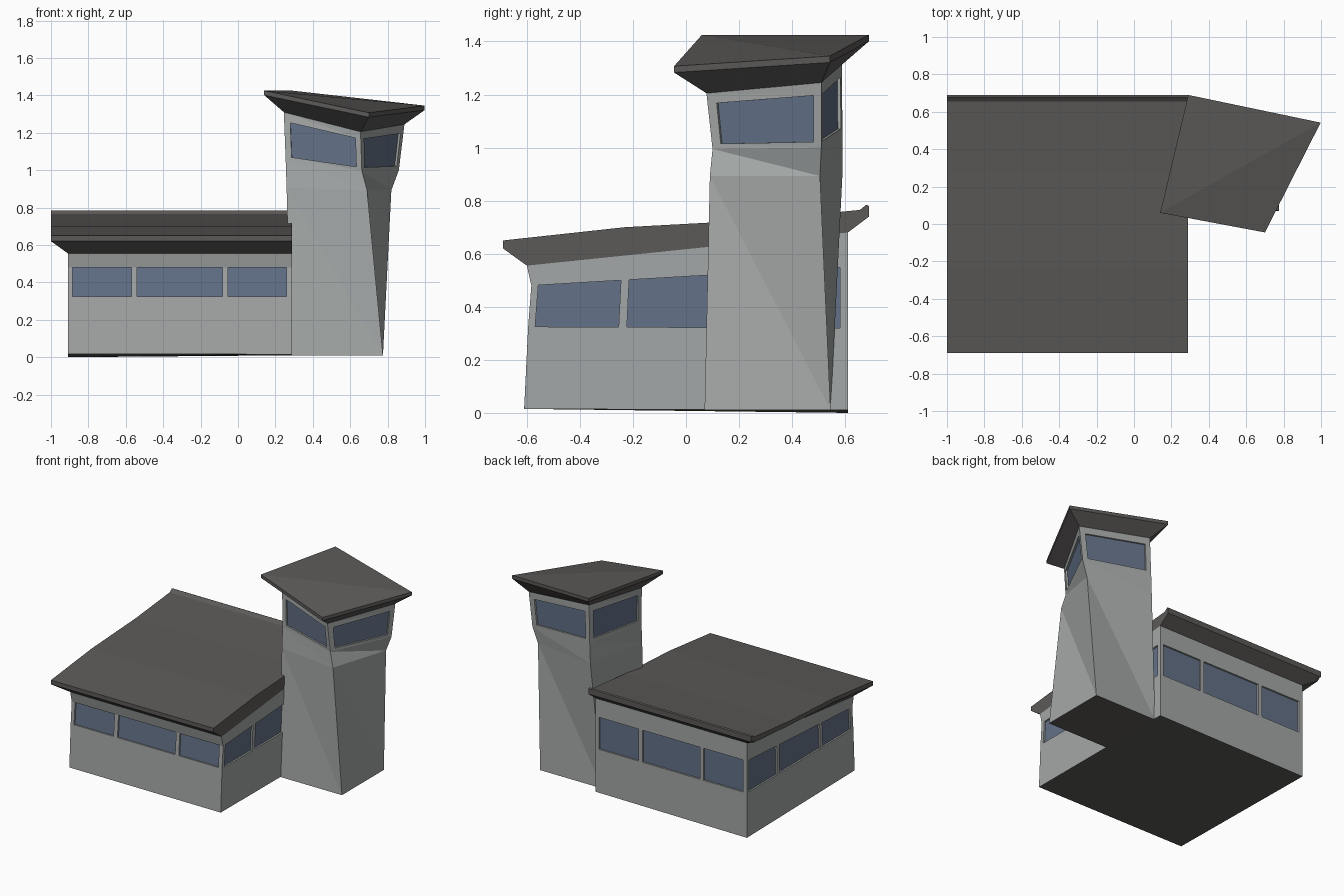
import bpy, bmesh
from mathutils import Vector

if "Cube" in bpy.data.objects:
    bpy.data.objects.remove(bpy.data.objects["Cube"])


def material(name, rgb):
    m = bpy.data.materials.new(name)
    m.diffuse_color = (*rgb, 1)
    m.use_nodes = True
    m.node_tree.nodes["Principled BSDF"].inputs["Base Color"].default_value = m.diffuse_color
    return m


WALL = material("wall grey", (0.37, 0.39, 0.385))
ROOF = material("roof charcoal", (0.108, 0.102, 0.098))
GLASS = material("window blue", (0.125, 0.165, 0.245))


def finish(bm, name, mats):
    bmesh.ops.remove_doubles(bm, verts=bm.verts, dist=0.0005)
    bmesh.ops.recalc_face_normals(bm, faces=bm.faces)
    me = bpy.data.meshes.new(name)
    bm.to_mesh(me)
    bm.free()
    for m in mats:
        me.materials.append(m)
    ob = bpy.data.objects.new(name, me)
    bpy.context.collection.objects.link(ob)
    return ob


def face(bm, pts, mat=0):
    f = bm.faces.new([bm.verts.new(p) for p in pts])
    f.material_index = mat


def walls(name, rings, band, spans, twist=False, depth=0.012):
    """Stack of four-cornered rings; recessed windows fill the u spans of one band."""
    bm = bmesh.new()
    rings = [[Vector(p) for p in r] for r in rings]
    cuts = [0] + [u for s in spans for u in s] + [1]
    for j in range(len(rings) - 1):
        lo, hi = rings[j], rings[j + 1]
        for k in range(4):
            a, b, c, d = lo[k], lo[(k + 1) % 4], hi[(k + 1) % 4], hi[k]
            if twist and j != band:
                face(bm, (a, b, d))
                face(bm, (b, c, d))
                continue
            for i in range(len(cuts) - 1):
                u, v = cuts[i], cuts[i + 1]
                q = [a.lerp(b, u), a.lerp(b, v), d.lerp(c, v), d.lerp(c, u)]
                if j == band and i % 2:
                    n = (q[1] - q[0]).cross(q[3] - q[0]).normalized() * depth
                    r = [p - n for p in q]
                    face(bm, r, 1)
                    for e in range(4):
                        g = (e + 1) % 4
                        face(bm, (q[e], q[g], r[g], r[e]))
                else:
                    face(bm, q)
    # floor and hidden top, cut like the walls so the shell closes
    for ring, mat in ((rings[0], 2), (rings[-1], 0)):
        loop = []
        for k in range(4):
            us = [0] if twist else cuts[:-1]
            loop += [ring[k].lerp(ring[(k + 1) % 4], u) for u in us]
        face(bm, loop, mat)
    return finish(bm, name, [WALL, GLASS, ROOF])


# --- Main hall walls (corners: front left, front right, back right, back left)
XL, XR = -0.91, 0.29


def hall_ring(yf, zf, yb, zb):
    return [(XL, yf, zf), (XR, yf, zf), (XR, yb, zb), (XL, yb, zb)]


base = [(XL, -0.61, 0.018), (XR, -0.61, 0.015), (XR, 0.61, 0.01), (XL, 0.61, 0.0)]
walls("hall_walls",
      [base, hall_ring(-0.595, 0.325, 0.61, 0.32), hall_ring(-0.583, 0.48, 0.61, 0.55),
       hall_ring(-0.60, 0.555, 0.61, 0.68)],
      1, [(0.022, 0.283), (0.309, 0.69), (0.714, 0.975)])

# --- Hall roof: sloped profile with eaves on three sides, flat right end
top = [(-0.69, 0.65), (-0.23, 0.70), (0.27, 0.727), (0.655, 0.765), (0.68, 0.785), (0.69, 0.78)]
lip = [(y, z - (0.03 if y < 0.6 else 0.04)) for y, z in top]
under = []
for y, z in top:
    yc = max(-0.60, min(0.61, y))
    under.append((yc, 0.555 + (yc + 0.60) / 1.21 * 0.125))
bm = bmesh.new()


def at(x, p):
    return (x, p[0], p[1])


n = len(top)
for i in range(n - 1):
    j = i + 1
    face(bm, (at(-1, top[i]), at(XR, top[i]), at(XR, top[j]), at(-1, top[j])))
    face(bm, (at(-1, top[i]), at(-1, top[j]), at(-1, lip[j]), at(-1, lip[i])))
    if under[i] == under[j]:
        face(bm, (at(-1, lip[i]), at(-1, lip[j]), at(XL, under[i])))
        continue
    face(bm, (at(-1, lip[i]), at(-1, lip[j]), at(XL, under[j]), at(XL, under[i])))
    face(bm, (at(XL, under[i]), at(XL, under[j]), at(XR, under[j]), at(XR, under[i])))
for e in (0, n - 1):
    face(bm, (at(-1, top[e]), at(XR, top[e]), at(XR, lip[e]), at(-1, lip[e])))
    face(bm, (at(-1, lip[e]), at(XR, lip[e]), at(XR, under[e]), at(XL, under[e])))
face(bm, [at(XR, p) for p in top] + [at(XR, lip[-1])]
     + [at(XR, p) for p in reversed(under[:4])] + [at(XR, lip[0])])
finish(bm, "hall_roof", [ROOF])

# --- Tower: square foot twisting into a flared lookout
foot = [(0.28, 0.07, 0.01), (0.775, 0.07, 0.01), (0.775, 0.545, 0.01), (0.28, 0.545, 0.01)]
waist = [(0.26, 0.125, 0.905), (0.69, 0.09, 0.893), (0.82, 0.505, 0.893), (0.345, 0.59, 0.905)]
sill = [(0.255, 0.14, 1.05), (0.662, 0.10, 0.995), (0.86, 0.51, 1.0), (0.35, 0.59, 1.05)]
head = [(0.245, 0.15, 1.31), (0.655, 0.077, 1.205), (0.89, 0.51, 1.245), (0.358, 0.587, 1.32)]


def blend(t):
    return [Vector(p).lerp(Vector(q), t) for p, q in zip(sill, head)]


walls("tower_walls", [foot, waist, sill, blend(0.09), blend(0.81), head],
      3, [(0.08, 0.93)], twist=True)

# --- Tower roof: thin rim, sloping eaves and a fold across the top
rim = [Vector(p) for p in ((0.14, 0.06, 1.425), (0.70, -0.045, 1.307),
                           (0.998, 0.542, 1.345), (0.29, 0.69, 1.425))]
rim_low = [p - Vector((0, 0, 0.024)) for p in rim]
bm = bmesh.new()
face(bm, (rim[0], rim[1], rim[2]))
face(bm, (rim[0], rim[2], rim[3]))
for k in range(4):
    m = (k + 1) % 4
    face(bm, (rim_low[k], rim_low[m], rim[m], rim[k]))
    face(bm, (head[k], head[m], rim_low[m], rim_low[k]))
face(bm, head)
finish(bm, "tower_roof", [ROOF])
